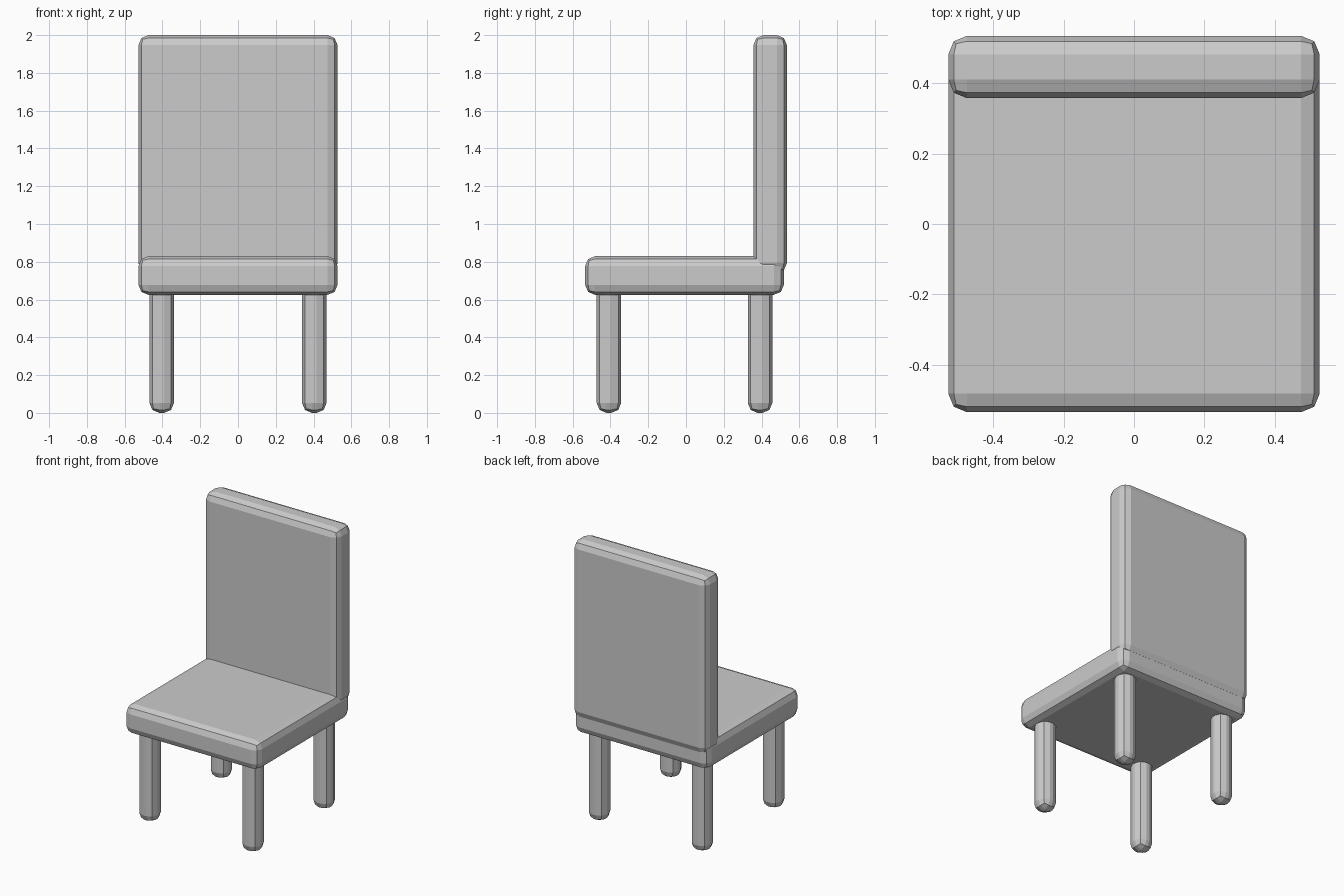
import bpy
import bmesh
from mathutils import Vector

if "Cube" in bpy.data.objects:
    bpy.data.objects.remove(bpy.data.objects["Cube"])

BEVEL = 0.053


def rounded_box(name, lo, hi, width=BEVEL):
    """Box between two corners with two-segment bevelled edges."""
    lo, hi = Vector(lo), Vector(hi)
    bm = bmesh.new()
    bmesh.ops.create_cube(bm, size=1.0)
    bmesh.ops.scale(bm, vec=hi - lo, verts=bm.verts)
    mesh = bpy.data.meshes.new(name)
    bm.to_mesh(mesh)
    bm.free()
    obj = bpy.data.objects.new(name, mesh)
    obj.location = (lo + hi) / 2
    bpy.context.collection.objects.link(obj)
    mod = obj.modifiers.new("rounded_edges", 'BEVEL')
    mod.width = width
    mod.segments = 2
    mod.limit_method = 'NONE'
    return obj


# Seat cushion
rounded_box("seat", (-0.527, -0.534, 0.625), (0.527, 0.518, 0.83))

# Backrest, overhanging the rear of the seat slightly
rounded_box("backrest", (-0.527, 0.357, 0.74), (0.527, 0.534, 2.0))

# Four legs
R = 0.065
for row, y in (("front", -0.408), ("back", 0.392)):
    for side, x in (("left", -0.404), ("right", 0.404)):
        rounded_box(f"{row}_{side}_leg", (x - R, y - R, 0.0), (x + R, y + R, 0.73))
